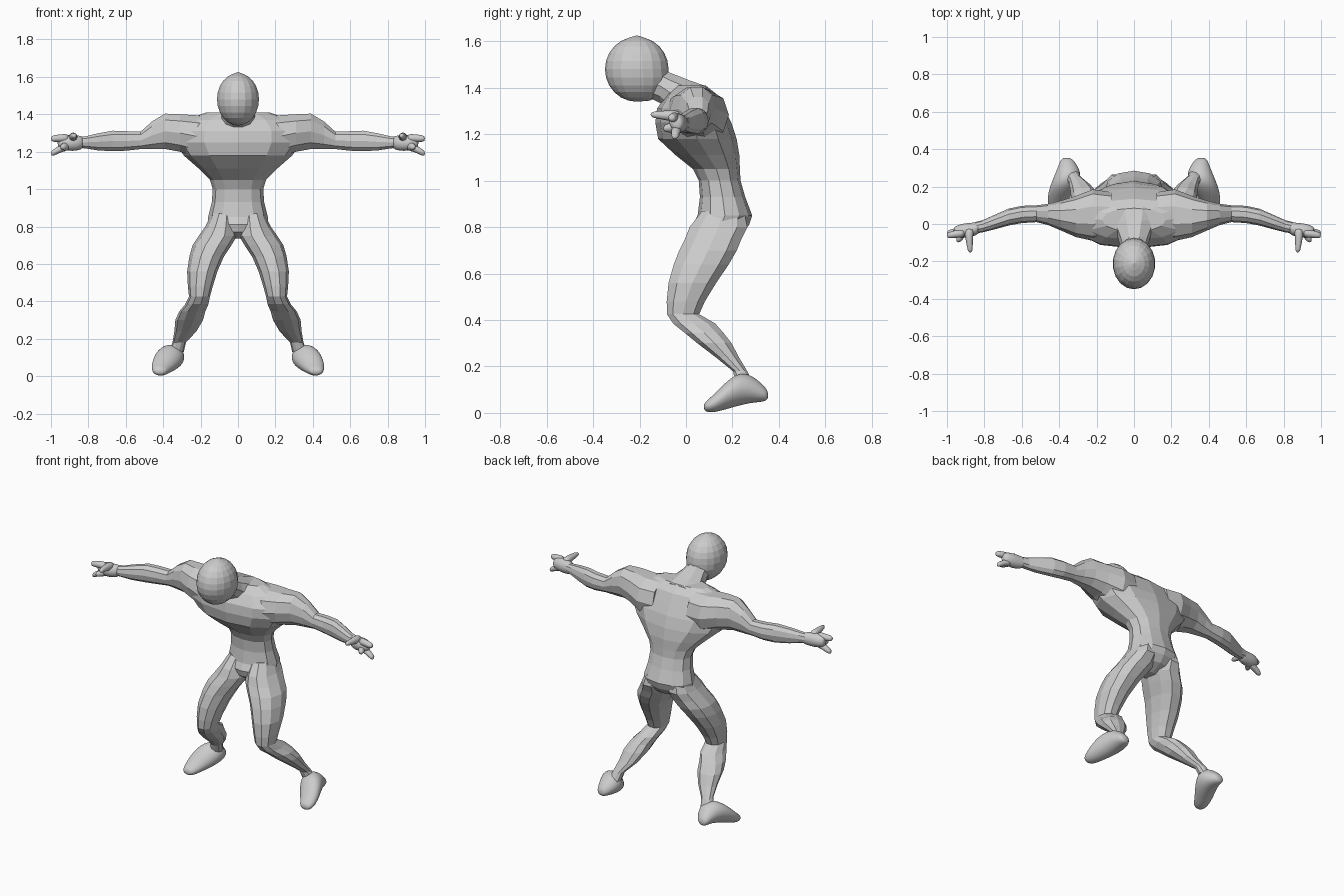
import bpy, bmesh, math


def loft(name, axis, rings, sides=10, power=1.0, mirror=False, smooth=0):
    """Skin closed oval rings; each ring = (position on axis, a0, a1, b0, b1),
    where a and b are the extents on the two remaining axes in xyz order."""
    bm = bmesh.new()
    loops = []
    for p, a0, a1, b0, b1 in rings:
        loop = []
        for i in range(sides):
            t = 2 * math.pi * i / sides
            c, s = math.cos(t), math.sin(t)
            c = math.copysign(abs(c) ** power, c)
            s = math.copysign(abs(s) ** power, s)
            co = [(a0 + a1) / 2 + c * (a1 - a0) / 2,
                  (b0 + b1) / 2 + s * (b1 - b0) / 2]
            co.insert("xyz".index(axis), p)
            loop.append(bm.verts.new(co))
        loops.append(loop)
    for l0, l1 in zip(loops, loops[1:]):
        for i in range(sides):
            j = (i + 1) % sides
            bm.faces.new((l0[i], l0[j], l1[j], l1[i]))
    bm.faces.new(loops[0])
    bm.faces.new(loops[-1])
    bmesh.ops.recalc_face_normals(bm, faces=bm.faces)
    mesh = bpy.data.meshes.new(name)
    bm.to_mesh(mesh)
    bm.free()
    obj = bpy.data.objects.new(name, mesh)
    bpy.context.collection.objects.link(obj)
    if mirror:
        m = obj.modifiers.new("Mirror", 'MIRROR')
        m.use_mirror_merge = False
    if smooth:
        obj.modifiers.new("Subdivision", 'SUBSURF').levels = smooth
        obj.modifiers["Subdivision"].render_levels = smooth
        mesh.shade_smooth()
    return obj


# Torso: hunched, wide chest, narrow waist (z, half width, front y, back y)
torso = [(0.735, .04, .09, .17), (0.77, .11, .04, .24), (0.81, .16, .03, .272),
         (0.85, .16, .05, .285), (0.93, .14, .06, .255), (1.00, .135, .055, .235),
         (1.05, .15, .03, .232), (1.11, .21, -.045, .23), (1.18, .29, -.12, .218),
         (1.25, .34, -.132, .195), (1.31, .34, -.125, .165), (1.37, .28, -.085, .135),
         (1.41, .17, -.04, .085)]
loft("torso", 'z', [(z, -w, w, f, b) for z, w, f, b in torso], 12, 0.92)

# Neck leaning forward
loft("neck", 'y', [(.09, -.16, .16, 1.25, 1.41), (.02, -.13, .13, 1.24, 1.435),
                   (-.07, -.088, .088, 1.29, 1.47), (-.11, -.075, .075, 1.33, 1.485),
                   (-.17, -.07, .07, 1.36, 1.50)], 10)

# Head: faceted ovoid with a small peak
bpy.ops.mesh.primitive_uv_sphere_add(segments=18, ring_count=12, radius=1,
                                     location=(0, -.212, 1.48))
head = bpy.context.object
head.name = "head"
for v in head.data.vertices:
    x, y, z = v.co
    v.co = (x * .114, y * .137 + (.02 * -z if z < 0 and y > 0 else 0),
            z * .14 + (.006 if z > .99 else 0))

# Arms: shoulder, upper arm, forearm, wrist (x, y extent, z extent)
loft("arm", 'x', [(.12, -.07, .17, 1.15, 1.40), (.22, -.09, .185, 1.165, 1.40),
                  (.31, -.07, .15, 1.195, 1.405), (.39, -.035, .125, 1.21, 1.408),
                  (.46, -.005, .108, 1.21, 1.365), (.52, .01, .10, 1.212, 1.31),
                  (.60, .005, .097, 1.203, 1.312), (.67, -.008, .082, 1.20, 1.315),
                  (.75, -.03, .047, 1.205, 1.30), (.81, -.045, .02, 1.215, 1.285),
                  (.85, -.05, .01, 1.22, 1.28)], 10, 0.92, mirror=True)

# Hands: palm, two spread fingers, a short middle finger and a thumb
loft("palm", 'x', [(.82, -.05, .018, 1.215, 1.285), (.86, -.072, .01, 1.20, 1.292),
                   (.91, -.08, .008, 1.20, 1.295), (.95, -.072, -.005, 1.21, 1.285),
                   (.965, -.055, -.02, 1.225, 1.27)], 8, mirror=True, smooth=2)
loft("upper_finger", 'x', [(.90, -.075, -.02, 1.245, 1.30), (.95, -.075, -.03, 1.25, 1.295),
                           (.985, -.08, -.04, 1.25, 1.29), (1.0, -.072, -.047, 1.257, 1.283)],
     8, mirror=True, smooth=1)
loft("lower_finger", 'x', [(.90, -.06, -.01, 1.205, 1.255), (.95, -.065, -.02, 1.195, 1.24),
                           (.985, -.067, -.028, 1.175, 1.215), (1.0, -.06, -.035, 1.178, 1.203)],
     8, mirror=True, smooth=1)
loft("middle_finger", 'y', [(-.03, .88, .94, 1.20, 1.26), (-.07, .905, .95, 1.205, 1.25),
                            (-.10, .925, .955, 1.21, 1.24)], 8, mirror=True, smooth=1)
loft("thumb", 'y', [(-.02, .85, .91, 1.25, 1.305), (-.07, .86, .905, 1.255, 1.305),
                    (-.12, .86, .895, 1.265, 1.302), (-.155, .863, .887, 1.273, 1.296)],
     8, mirror=True, smooth=1)

# Legs: bent knees, shins sweeping backwards (z, x extent, y extent)
loft("leg", 'z', [(.87, .02, .14, .065, .255), (.80, .01, .175, .01, .27),
                  (.75, .005, .21, -.01, .245), (.70, .035, .243, -.035, .225),
                  (.64, .075, .26, -.058, .19), (.56, .11, .272, -.08, .135),
                  (.48, .135, .268, -.087, .085), (.425, .15, .262, -.085, .06),
                  (.385, .158, .282, -.06, .13), (.345, .175, .315, -.01, .165),
                  (.30, .187, .335, .045, .20), (.24, .222, .34, .125, .23),
                  (.18, .278, .35, .20, .265), (.13, .29, .37, .215, .29)],
     10, 0.92, mirror=True)

# Feet: heel to toe, toes turned out (y, x extent, z extent)
loft("foot", 'y', [(.355, .335, .385, .055, .095), (.33, .312, .40, .045, .125),
                   (.28, .28, .42, .04, .17), (.22, .283, .447, .025, .178),
                   (.16, .325, .465, .008, .125), (.11, .365, .465, -.002, .07),
                   (.075, .385, .45, .006, .045)], 10, mirror=True, smooth=2)
